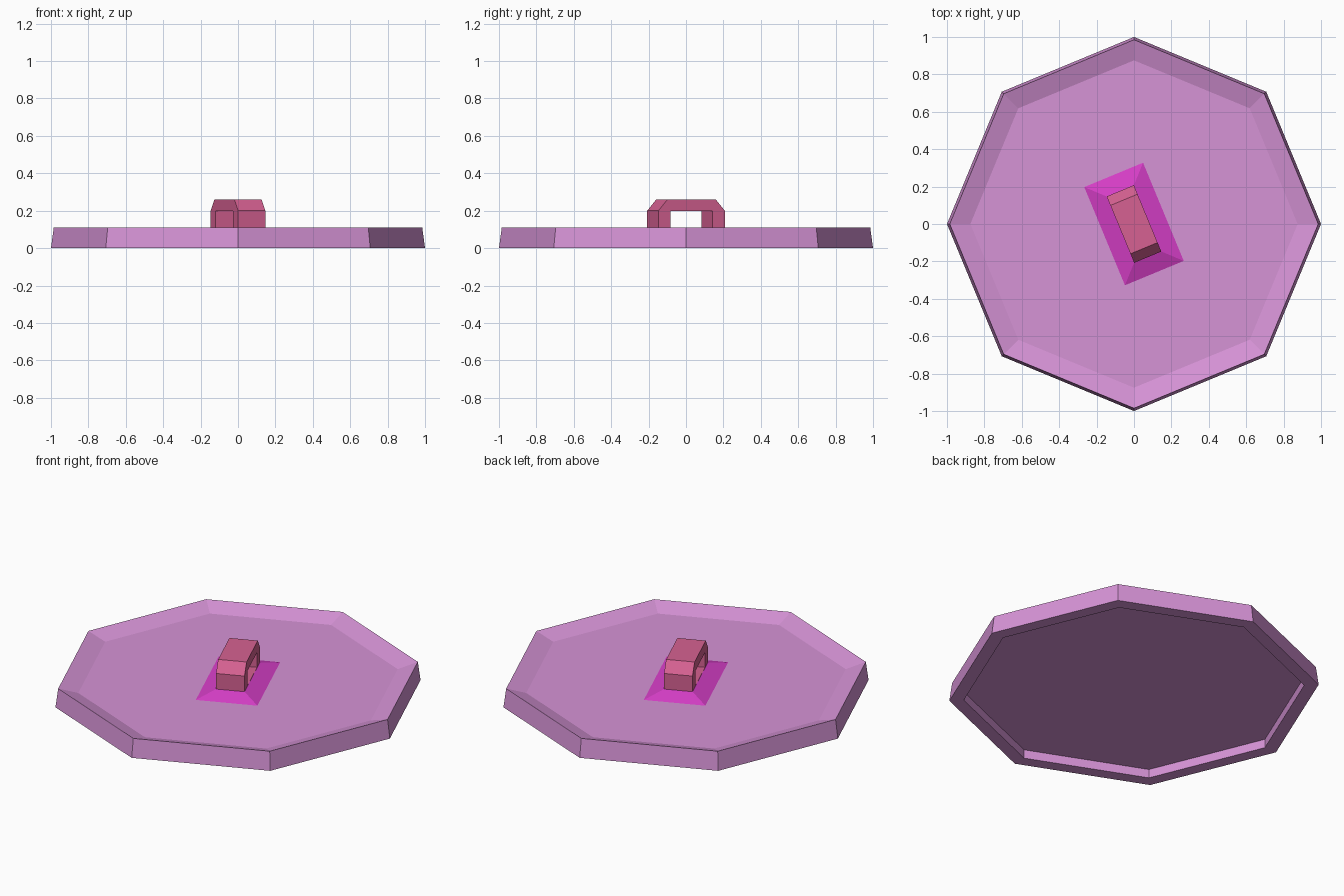
import bpy, bmesh, math

if "Cube" in bpy.data.objects:
    bpy.data.objects.remove(bpy.data.objects["Cube"])


def material(name, rgb):
    m = bpy.data.materials.new(name)
    lin = [((c / 255 + 0.055) / 1.055) ** 2.4 for c in rgb]
    m.diffuse_color = (*lin, 1)
    m.use_nodes = True
    m.node_tree.nodes["Principled BSDF"].inputs["Base Color"].default_value = m.diffuse_color
    return m


def finish(name, bm, mat, angle=0):
    bmesh.ops.recalc_face_normals(bm, faces=bm.faces)
    me = bpy.data.meshes.new(name)
    bm.to_mesh(me)
    bm.free()
    ob = bpy.data.objects.new(name, me)
    ob.rotation_euler.z = math.radians(angle)
    me.materials.append(mat)
    bpy.context.collection.objects.link(ob)
    return ob


def loft(bm, rings):
    """Skin a list of closed point rings and cap both ends."""
    loops = [[bm.verts.new(p) for p in r] for r in rings]
    for a, b in zip(loops, loops[1:]):
        n = len(a)
        for i in range(n):
            j = (i + 1) % n
            bm.faces.new((a[i], a[j], b[j], b[i]))
    bm.faces.new(loops[0])
    bm.faces.new(loops[-1])


def octagon(r, z):
    return [(r * math.cos(k * math.pi / 4), r * math.sin(k * math.pi / 4), z)
            for k in range(8)]


def rect(x, y, z):
    return [(-x, -y, z), (x, -y, z), (x, y, z), (-x, y, z)]


lilac = material("lilac", (214, 147, 214))
magenta = material("magenta", (214, 62, 199))
pink = material("pink", (214, 97, 146))

# Octagonal lid: recessed underside, outer wall, rim, sloped inside, floor
bm = bmesh.new()
loft(bm, [octagon(r, z) for r, z in
          [(0.922, 0.052), (0.922, 0), (1, 0), (0.985, 0.11), (0.875, 0.075)]])
finish("lid", bm, lilac)

# Low sloped mound under the handle
bm = bmesh.new()
loft(bm, [rect(0.173, 0.287, 0.074), rect(0.079, 0.192, 0.107)])
finish("handle_mound", bm, magenta, 22.5)

# Chamfered handle: outer and inner profile in the y-z plane, extruded in x
outer = [(-0.192, 0.085), (0.192, 0.085), (0.192, 0.2),
         (0.14, 0.26), (-0.14, 0.26), (-0.192, 0.2)]
inner = [(-0.122, 0.109), (0.122, 0.109), (0.122, 0.198),
         (0.122, 0.198), (-0.122, 0.198), (-0.122, 0.198)]
bm = bmesh.new()
w = 0.0785
loops = [[bm.verts.new((x, y, z)) for y, z in prof]
         for x, prof in [(-w, outer), (w, outer), (w, inner), (-w, inner)]]
for a, b in zip(loops, loops[1:] + loops[:1]):
    for i in range(6):
        j = (i + 1) % 6
        bm.faces.new((a[i], a[j], b[j], b[i]))
bmesh.ops.remove_doubles(bm, verts=bm.verts, dist=1e-5)
finish("handle", bm, pink, 22.5)
